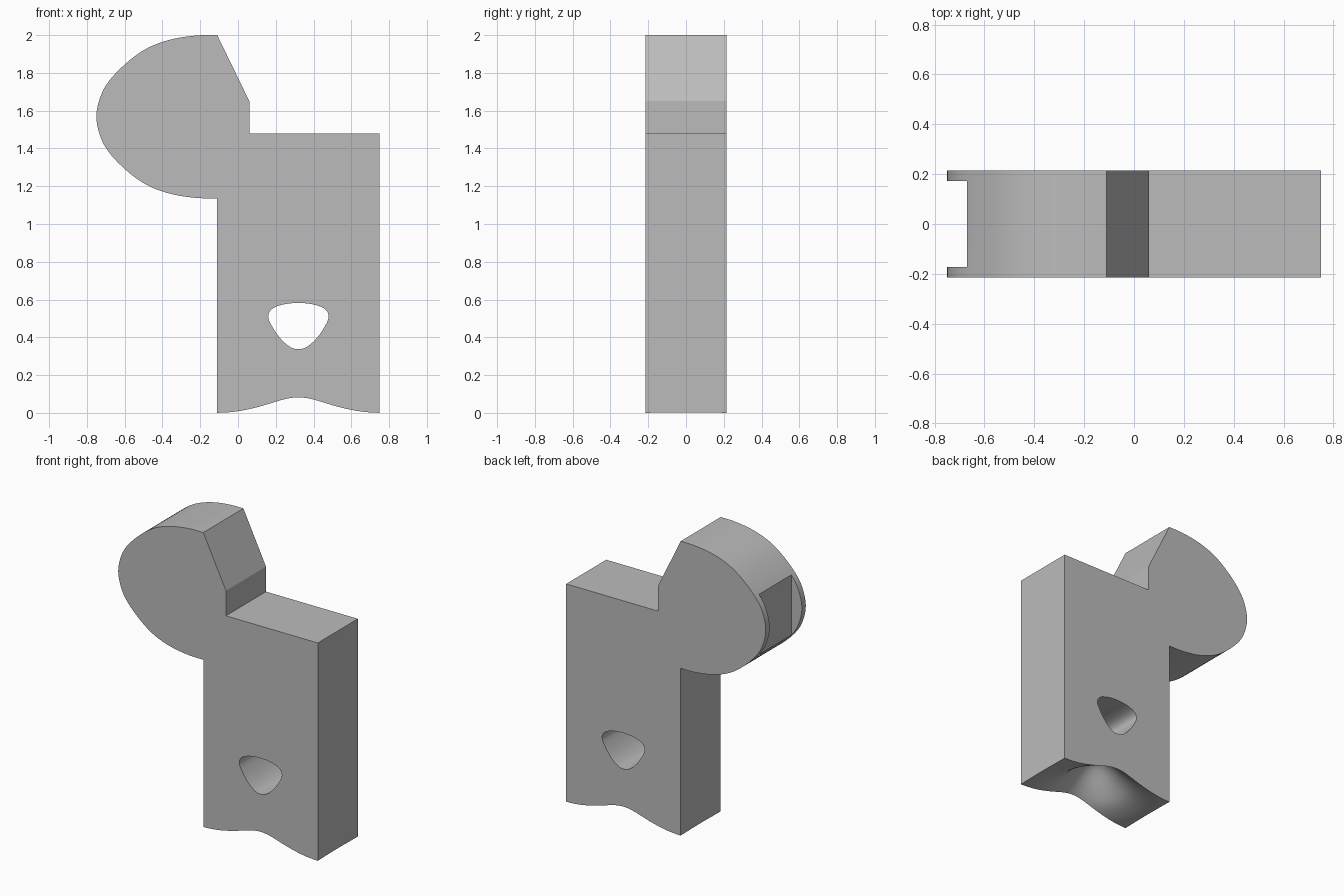
import bpy, bmesh, math
from mathutils import Vector

cube = bpy.data.objects.get("Cube")
if cube:
    bpy.data.objects.remove(cube)

HALF = 0.215      # half thickness
CX = 0.32         # centre line of the leg
MID = 1.568       # centre height of the rounded head

grey = bpy.data.materials.new("plain grey")
grey.use_nodes = True
grey.diffuse_color = (0.5, 0.5, 0.5, 1)
grey.node_tree.nodes["Principled BSDF"].inputs["Base Color"].default_value = grey.diffuse_color


def smooth(points, closed=False, steps=5):
    """Catmull-Rom curve through 2D points."""
    p = [Vector(q) for q in points]
    n = len(p)
    pad = [p[-1]] + p + p[:2] if closed else [p[0]] + p + [p[-1]]
    out = []
    for i in range(n if closed else n - 1):
        a, b, c, d = pad[i:i + 4]
        for k in range(steps):
            t = k / steps
            out.append(0.5 * (2 * b + (c - a) * t + (2 * a - 5 * b + 4 * c - d) * t * t
                              + (3 * b - a - 3 * c + d) * t ** 3))
    return out if closed else out + [p[-1]]


def finish(name, bm):
    bmesh.ops.recalc_face_normals(bm, faces=bm.faces)
    mesh = bpy.data.meshes.new(name)
    bm.to_mesh(mesh)
    bm.free()
    mesh.materials.append(grey)
    obj = bpy.data.objects.new(name, mesh)
    bpy.context.collection.objects.link(obj)
    return obj


def prism(name, outline, half):
    """Extrude an x-z outline through y."""
    bm = bmesh.new()
    face = bm.faces.new([bm.verts.new((x, -half, z)) for x, z in outline])
    new = bmesh.ops.extrude_face_region(bm, geom=[face])["geom"]
    verts = [v for v in new if isinstance(v, bmesh.types.BMVert)]
    bmesh.ops.translate(bm, verts=verts, vec=(0, 2 * half, 0))
    return finish(name, bm)


def cut(target, cutter):
    cutter.hide_render = True
    mod = target.modifiers.new("cut", "BOOLEAN")
    mod.operation, mod.solver, mod.object = "DIFFERENCE", "EXACT", cutter
    bpy.context.view_layer.objects.active = target
    bpy.ops.object.modifier_apply(modifier=mod.name)
    bpy.data.objects.remove(cutter)


# Body: rounded head above a rectangular leg
upper = [(-0.11, 0.432), (-0.22, 0.43), (-0.35, 0.41), (-0.47, 0.368),
         (-0.57, 0.302), (-0.67, 0.205), (-0.725, 0.115), (-0.75, 0)]
head = smooth([(x, MID + h) for x, h in upper]
              + [(x, MID - h) for x, h in reversed(upper[:-1])])
leg = [(-0.11, -0.1), (0.75, -0.1), (0.75, 1.48), (0.06, 1.48), (0.06, 1.65)]
body = prism("body", [tuple(p) for p in head] + leg, HALF)

# Rounded three-sided hole through the leg
side = [(0, 0.582), (0.08, 0.574), (0.14, 0.55), (0.16, 0.508),
        (0.135, 0.45), (0.09, 0.388), (0.04, 0.347), (0, 0.338)]
hole = [(CX + x, z) for x, z in side] + [(CX - x, z) for x, z in side[-2:0:-1]]
cut(body, prism("hole_cutter", smooth(hole, True), 0.4))

# Slot in the rim of the head, leaving a lip on each side
cut(body, prism("slot_cutter", [(-0.9, 1.2), (-0.67, 1.2), (-0.67, 1.95), (-0.9, 1.95)], 0.173))

# Bell-shaped hollow under the foot
bell = smooth([(0, 0.24), (0.05, 0.228), (0.1, 0.19), (0.156, 0.135), (0.215, 0.082), (0.26, 0.051),
               (0.31, 0.029), (0.37, 0.012), (0.43, 0.003), (0.49, 0)], steps=3)
profile = [tuple(p) for p in bell] + [(0.7, 0), (0.7, -0.3), (0, -0.3)]
bm = bmesh.new()
verts = [bm.verts.new((r, 0, z)) for r, z in profile]
edges = [bm.edges.new(pair) for pair in zip(verts, verts[1:])]
bmesh.ops.spin(bm, geom=verts + edges, cent=(0, 0, 0), axis=(0, 0, 1),
               angle=math.tau, steps=64, use_merge=False)
bmesh.ops.remove_doubles(bm, verts=bm.verts, dist=0.0001)
bmesh.ops.translate(bm, verts=bm.verts, vec=(CX, 0, 0))
cut(body, finish("hollow_cutter", bm))

# Smooth shading with sharp edges kept
bpy.ops.object.select_all(action="DESELECT")
body.select_set(True)
bpy.context.view_layer.objects.active = body
bpy.ops.object.shade_smooth_by_angle(angle=math.radians(25))
